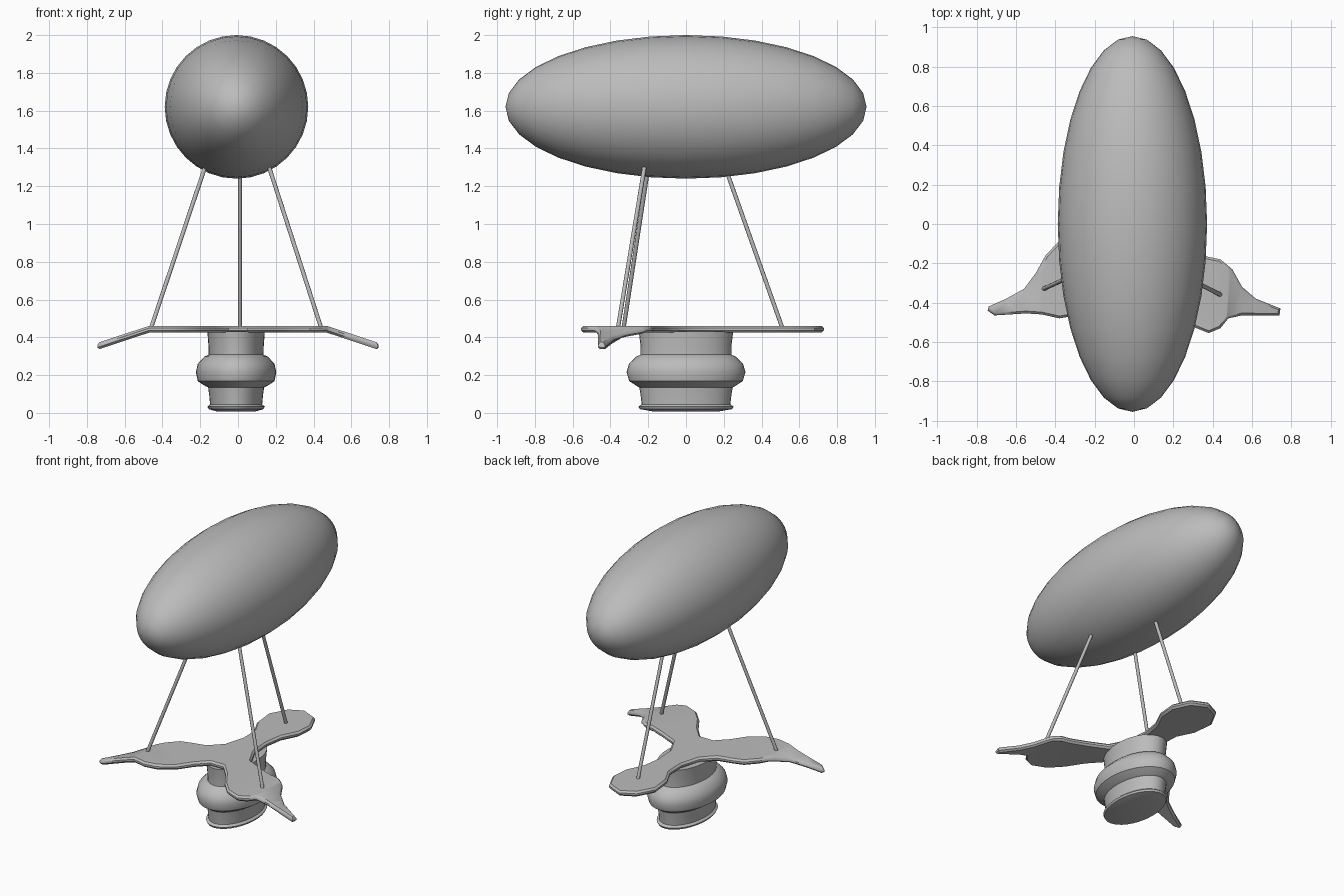
import bpy, bmesh, math
from mathutils import Vector, Matrix

if "Cube" in bpy.data.objects:
    bpy.data.objects.remove(bpy.data.objects["Cube"])

grey = bpy.data.materials.new("plain grey")
grey.diffuse_color = (0.5, 0.5, 0.5, 1)
grey.use_nodes = True
grey.node_tree.nodes["Principled BSDF"].inputs["Base Color"].default_value = grey.diffuse_color


def finish(name, bm, angle=40):
    bmesh.ops.recalc_face_normals(bm, faces=bm.faces[:])
    me = bpy.data.meshes.new(name)
    bm.to_mesh(me)
    bm.free()
    ob = bpy.data.objects.new(name, me)
    bpy.context.collection.objects.link(ob)
    me.materials.append(grey)
    bpy.ops.object.select_all(action='DESELECT')
    ob.select_set(True)
    bpy.context.view_layer.objects.active = ob
    bpy.ops.object.shade_smooth_by_angle(angle=math.radians(angle))
    return ob


# Balloon: long ellipsoid with its poles along y
bm = bmesh.new()
bmesh.ops.create_uvsphere(bm, u_segments=32, v_segments=16, radius=1)
bmesh.ops.rotate(bm, verts=bm.verts[:], matrix=Matrix.Rotation(math.pi / 2, 3, 'X'))
bmesh.ops.scale(bm, verts=bm.verts[:], vec=(0.38, 0.956, 0.38))
bmesh.ops.translate(bm, verts=bm.verts[:], vec=(-0.008, 0, 1.62))
finish("balloon", bm, 60)

# Struts between the deck and the balloon
struts = {"left_strut": ((-0.46, -0.33, 0.45), (-0.175, -0.20, 1.30)),
          "right_strut": ((0.44, -0.36, 0.45), (0.165, -0.22, 1.30)),
          "back_strut": ((0.01, 0.51, 0.45), (0.01, 0.215, 1.28))}
for name, (a, b) in struts.items():
    a, b = Vector(a), Vector(b)
    bm = bmesh.new()
    rot = (b - a).to_track_quat('Z', 'Y').to_matrix().to_4x4()
    bmesh.ops.create_cone(bm, cap_ends=True, segments=12, radius1=0.011, radius2=0.011,
                          depth=(b - a).length,
                          matrix=Matrix.Translation((a + b) / 2) @ rot)
    finish(name, bm)

# Gondola hull: stacked oval rings (half width x, half width y, height)
rings = [(0.10, 0.17, 0.007), (0.145, 0.245, 0.02), (0.152, 0.252, 0.033),
         (0.138, 0.235, 0.045), (0.142, 0.24, 0.09), (0.148, 0.247, 0.135),
         (0.165, 0.262, 0.143), (0.203, 0.30, 0.168), (0.213, 0.315, 0.215),
         (0.203, 0.302, 0.26), (0.168, 0.265, 0.298), (0.145, 0.24, 0.308),
         (0.146, 0.24, 0.35), (0.152, 0.25, 0.43)]
bm = bmesh.new()
N = 36
loops = [[bm.verts.new((-0.01 + rx * math.cos(2 * math.pi * i / N),
                        ry * math.sin(2 * math.pi * i / N), z)) for i in range(N)]
         for rx, ry, z in rings]
for lo, hi in zip(loops, loops[1:]):
    for i in range(N):
        j = (i + 1) % N
        bm.faces.new((lo[i], lo[j], hi[j], hi[i]))
bm.faces.new(loops[0][::-1])
bm.faces.new(loops[-1])
finish("gondola", bm, 35)

# Deck: three-armed plate with rounded back paddle and two pointed wings
outline = [(0.08, 0.2), (0.10, 0.33), (0.155, 0.44), (0.165, 0.56), (0.11, 0.68), (0, 0.73),
           (-0.10, 0.68), (-0.165, 0.56), (-0.15, 0.42), (-0.095, 0.31), (-0.09, 0.18),
           (-0.13, 0.04), (-0.21, -0.04), (-0.30, -0.06), (-0.38, -0.085), (-0.45, -0.16),
           (-0.5, -0.25), (-0.56, -0.33), (-0.65, -0.38), (-0.74, -0.42), (-0.745, -0.44),
           (-0.71, -0.465), (-0.55, -0.455), (-0.47, -0.46), (-0.38, -0.48), (-0.29, -0.465),
           (-0.19, -0.40), (-0.12, -0.30), (-0.05, -0.23), (0.05, -0.23), (0.13, -0.32),
           (0.2, -0.43), (0.28, -0.515), (0.38, -0.555), (0.44, -0.53), (0.48, -0.48),
           (0.55, -0.465), (0.74, -0.465), (0.745, -0.43), (0.62, -0.38), (0.55, -0.32),
           (0.5, -0.23), (0.44, -0.18), (0.37, -0.165), (0.27, -0.125), (0.15, -0.07),
           (0.09, 0.05)]
bm = bmesh.new()
lower = [bm.verts.new((x, y, 0.437)) for x, y in outline]
upper = [bm.verts.new((x, y, 0.449)) for x, y in outline]
n = len(outline)
for i in range(n):
    j = (i + 1) % n
    bm.faces.new((lower[i], lower[j], upper[j], upper[i]))
caps = [bm.faces.new(upper), bm.faces.new(lower[::-1])]
bm.normal_update()
for cap in caps:
    bmesh.ops.inset_region(bm, faces=[cap], thickness=0.012, depth=0.012, use_even_offset=False)
bmesh.ops.triangulate(bm, faces=[f for f in bm.faces if len(f.verts) > 4])
for cut in (-0.6, -0.47, 0.47, 0.6):
    bmesh.ops.bisect_plane(bm, geom=bm.verts[:] + bm.edges[:] + bm.faces[:],
                           plane_co=(cut, 0, 0), plane_no=(1, 0, 0))
# wing tips droop
for v in bm.verts:
    v.co.z -= 0.33 * max(0, abs(v.co.x) - 0.47)
bmesh.ops.triangulate(bm, faces=bm.faces[:])
finish("deck", bm, 40)
